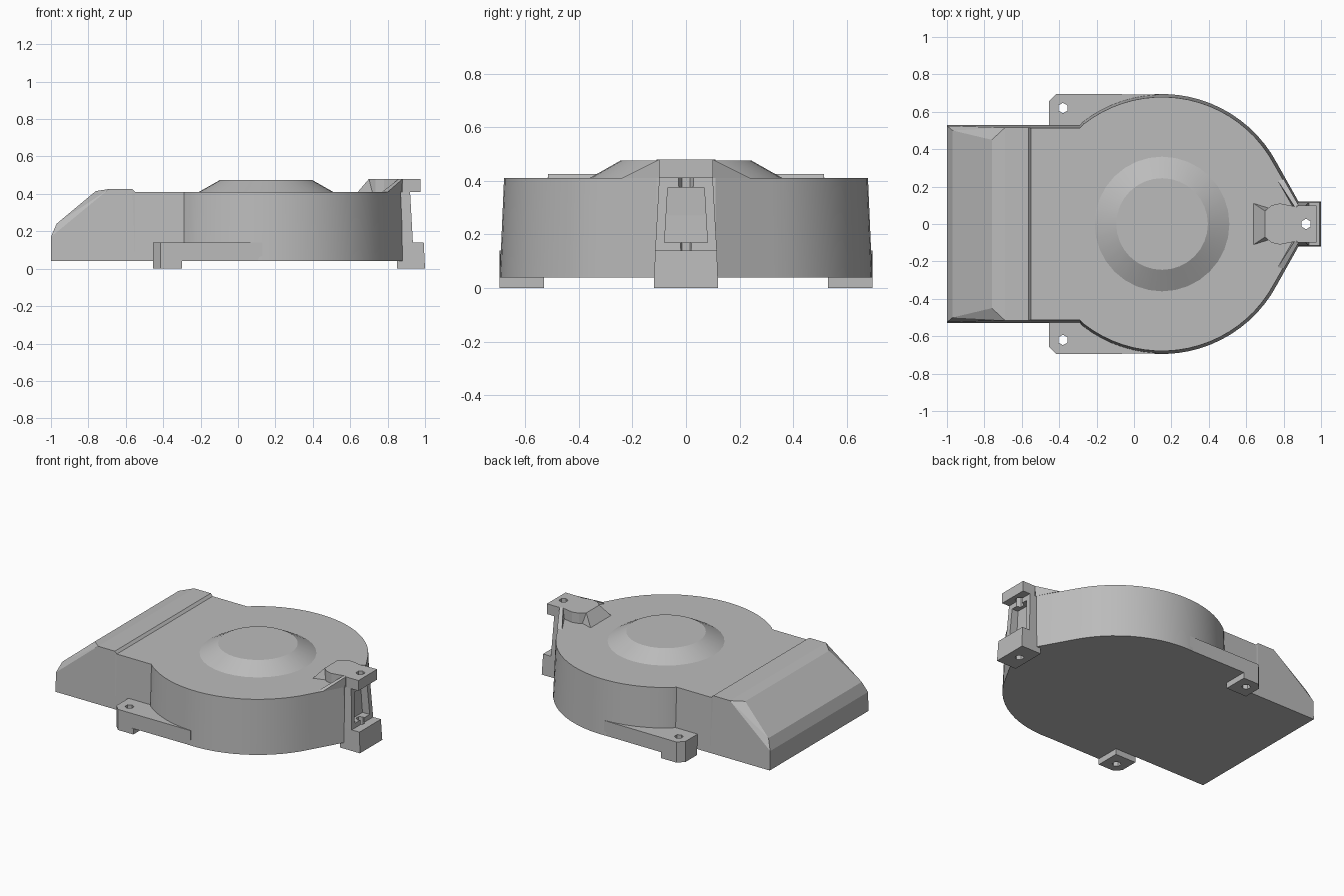
import bpy, bmesh, math
from mathutils import Vector

cube = bpy.data.objects.get("Cube")
if cube:
    bpy.data.objects.remove(cube, do_unlink=True)

grey = bpy.data.materials.new("light grey plastic")
grey.use_nodes = True
colour = (0.5, 0.5, 0.5, 1)
grey.diffuse_color = colour
grey.node_tree.nodes["Principled BSDF"].inputs["Base Color"].default_value = colour

CX = 0.15               # centre of the round housing
BASE, DECK = 0.04, 0.41  # underside and top of the housing
TOP = 0.48              # top of the raised tab


def finish(name, bm, smooth=False):
    bmesh.ops.recalc_face_normals(bm, faces=bm.faces[:])
    mesh = bpy.data.meshes.new(name)
    bm.to_mesh(mesh)
    bm.free()
    obj = bpy.data.objects.new(name, mesh)
    bpy.context.collection.objects.link(obj)
    mesh.materials.append(grey)
    bpy.ops.object.select_all(action='DESELECT')
    obj.select_set(True)
    bpy.context.view_layer.objects.active = obj
    if smooth:
        bpy.ops.object.shade_smooth_by_angle(angle=math.radians(25))
    return obj


def loft(name, lower, upper, z0, z1, smooth=False):
    """Closed solid between two outlines with equal point counts."""
    bm = bmesh.new()
    a = [bm.verts.new((x, y, z0)) for x, y in lower]
    b = [bm.verts.new((x, y, z1)) for x, y in upper]
    bm.faces.new(a)
    bm.faces.new(b)
    for i in range(len(a)):
        j = (i + 1) % len(a)
        bm.faces.new((a[i], a[j], b[j], b[i]))
    return finish(name, bm, smooth)


def hull(name, points):
    bm = bmesh.new()
    for p in points:
        bm.verts.new(p)
    bmesh.ops.convex_hull(bm, input=bm.verts[:])
    bmesh.ops.dissolve_limit(bm, angle_limit=0.02, verts=bm.verts[:], edges=bm.edges[:])
    return finish(name, bm)


def both(points):
    """Mirror points across the centre plane."""
    return points + [(p[0], -p[1], *p[2:]) for p in reversed(points)]


def ring(x, y, radius, count):
    step = math.tau / count
    return [(x + radius * math.sin(i * step), y + radius * math.cos(i * step))
            for i in range(count)]


def cut(obj, cutter):
    cutter.hide_render = True
    mod = obj.modifiers.new("cut", 'BOOLEAN')
    mod.operation, mod.solver, mod.object = 'DIFFERENCE', 'EXACT', cutter
    bpy.context.view_layer.objects.active = obj
    bpy.ops.object.modifier_apply(modifier=mod.name)
    bpy.data.objects.remove(cutter, do_unlink=True)


def screw_hole(obj, x, y):
    outline = ring(x, y, 0.028, 6)
    cut(obj, loft("hole_cutter", outline, outline, -0.1, 0.6))


# Round housing with drafted walls
def housing_outline(d):
    half = [(-0.55, 0.53 - d), (-0.29, 0.53 - d)]
    for i in range(21):
        a = math.radians(128 - i * 5)
        half.append((CX + (0.695 - d) * math.cos(a), (0.695 - d) * math.sin(a)))
    half.append((0.885 - d, 0.11))
    return both(half)


loft("housing", housing_outline(0), housing_outline(0.016), BASE, DECK, True)

# Outlet duct with sloped, chamfered end and raised lip
hull("outlet_duct", both([
    (-1, 0.53, BASE), (-1, 0.525, 0.17), (-0.97, 0.50, 0.24),
    (-0.76, 0.45, 0.415), (-0.69, 0.515, 0.426), (-0.565, 0.515, 0.426),
    (-0.55, 0.514, DECK), (-0.55, 0.53, BASE)]))

# Shallow dome on the deck
loft("dome", ring(CX, 0, 0.36, 32), ring(CX, 0, 0.245, 32), DECK, 0.475, True)

# Side mounting ears and their feet
for side, label in ((1, "left"), (-1, "right")):
    def flip(points):
        return [(x, side * y) for x, y in points]
    flange = flip([(-0.455, 0.52), (-0.455, 0.655), (-0.415, 0.695),
                   (0.13, 0.693), (0.13, 0.64), (-0.28, 0.5)])
    foot = flip([(-0.455, 0.53), (-0.455, 0.655), (-0.415, 0.695),
                 (-0.30, 0.695), (-0.30, 0.53)])
    for part in (loft(label + "_ear", flange, flange, BASE, 0.14),
                 loft(label + "_foot", foot, foot, 0, BASE)):
        screw_hole(part, -0.38, side * 0.62)

# End bracket: lower block, pocketed post and top tab
block = loft("end_block", both([(0.85, 0.12), (1, 0.12)]),
             both([(0.85, 0.115), (0.993, 0.115)]), 0, 0.14)
screw_hole(block, 0.92, 0)

post = loft("end_post", both([(0.84, 0.115), (0.935, 0.115)]),
            both([(0.84, 0.1), (0.92, 0.1)]), 0.14, DECK)
cut(post, loft("pocket_cutter", both([(0.875, 0.08), (1.1, 0.08)]),
               both([(0.875, 0.068), (1.1, 0.068)]), 0.17, 0.375))
screw_hole(post, 0.92, 0)

tab_outline = both([(0.70, 0.07), (0.735, 0.1), (0.78, 0.11), (0.83, 0.1),
                    (0.87, 0.092), (0.88, 0.1), (0.975, 0.1)])
tab = loft("top_tab", tab_outline, tab_outline, DECK, TOP)
screw_hole(tab, 0.92, 0)

# Ramp and side gussets that blend the tab into the deck
hull("tab_ramp", both([(0.64, 0.11, DECK), (0.70, 0.07, TOP), (0.72, 0.085, DECK)]))
for side, label in ((1, "left"), (-1, "right")):
    hull(label + "_tab_gusset", [
        (0.88, side * 0.1, TOP), (0.875, side * 0.1, DECK),
        (0.80, side * 0.24, DECK), (0.77, side * 0.23, DECK),
        (0.85, side * 0.09, DECK), (0.86, side * 0.09, TOP)])
